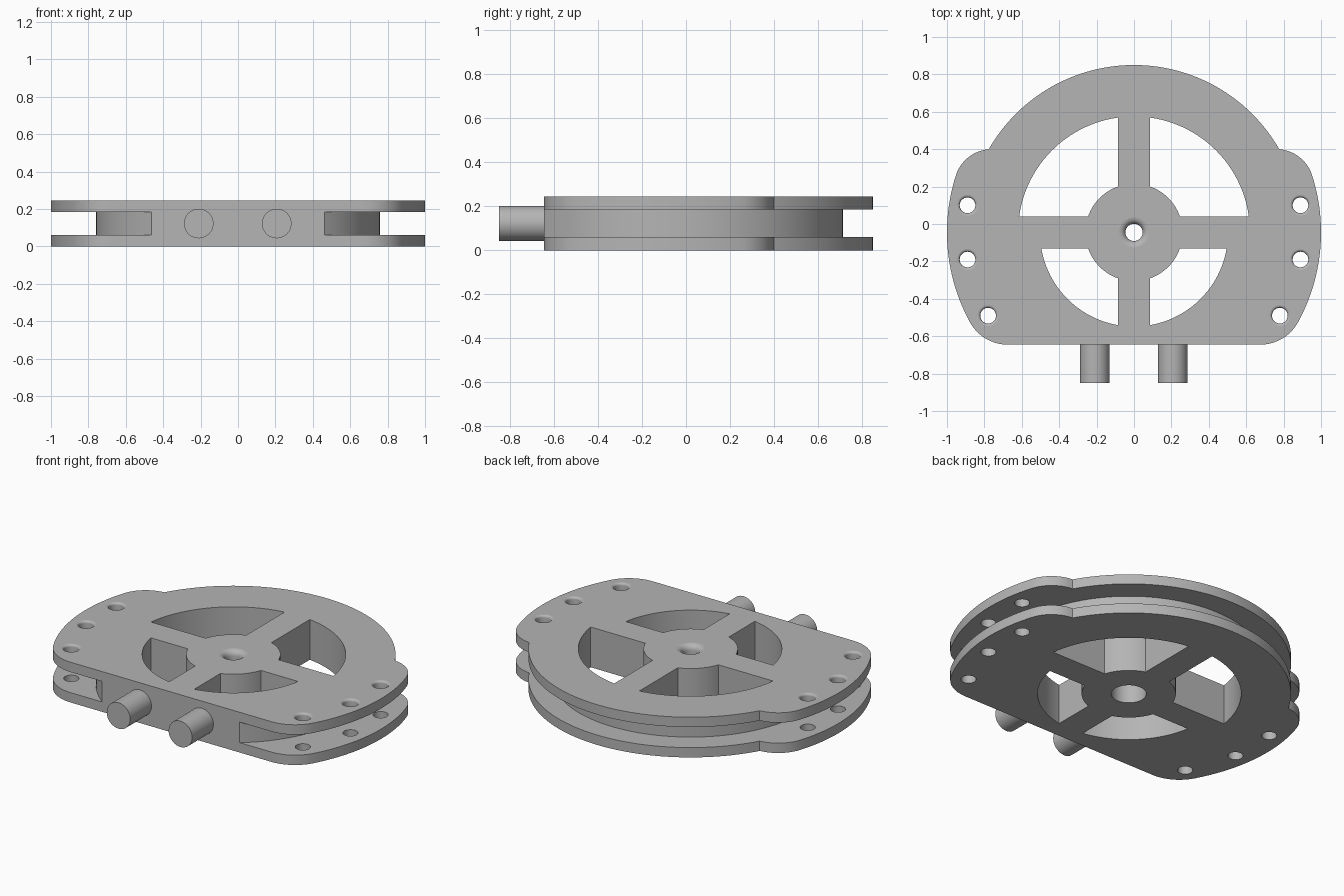
import bpy, bmesh
from math import sin, cos, pi, radians, sqrt, atan2, degrees
from mathutils import Vector

cube = bpy.data.objects.get("Cube")
if cube:
    bpy.data.objects.remove(cube, do_unlink=True)

CY = -0.045          # y of the hub axis
FRONT = -0.645       # flat front edge
TOP = 0.245          # overall thickness
PLATE = 0.06         # thickness of each plate

grey = bpy.data.materials.new("grey")
grey.use_nodes = True
colour = (0.46, 0.46, 0.46, 1)
grey.diffuse_color = colour
grey.node_tree.nodes["Principled BSDF"].inputs["Base Color"].default_value = colour


def finish(name, bm):
    bmesh.ops.recalc_face_normals(bm, faces=bm.faces)
    mesh = bpy.data.meshes.new(name)
    bm.to_mesh(mesh)
    bm.free()
    mesh.materials.append(grey)
    obj = bpy.data.objects.new(name, mesh)
    bpy.context.collection.objects.link(obj)
    return obj


def arc(cx, cy, r, a0, a1, n):
    steps = [radians(a0 + (a1 - a0) * i / n) for i in range(n + 1)]
    return [(cx + r * cos(a), cy + r * sin(a)) for a in steps]


def prism(name, outline, z0, z1):
    bm = bmesh.new()
    face = bm.faces.new([bm.verts.new((x, y, z0)) for x, y in outline])
    geom = bmesh.ops.extrude_face_region(bm, geom=[face])["geom"]
    moved = [v for v in geom if isinstance(v, bmesh.types.BMVert)]
    bmesh.ops.translate(bm, verts=moved, vec=(0, 0, z1 - z0))
    return finish(name, bm)


def lathe(name, profile, x, y, steps):
    bm = bmesh.new()
    verts = [bm.verts.new((x + r, y, z)) for r, z in profile]
    edges = [bm.edges.new(pair) for pair in zip(verts, verts[1:])]
    bmesh.ops.spin(bm, geom=verts + edges, cent=(x, y, 0), axis=(0, 0, 1),
                   angle=2 * pi, steps=steps, use_duplicate=False)
    bmesh.ops.remove_doubles(bm, verts=bm.verts, dist=0.0001)
    return finish(name, bm)


def rounded_rim(r, f):
    # Quarter-round lead-in at the top of a hole
    turns = [pi / 2 * i / 5 for i in range(6)]
    return [(r + f - f * cos(t), TOP - f + f * sin(t)) for t in turns]


def combine(target, tool, operation):
    mod = target.modifiers.new(operation, "BOOLEAN")
    mod.operation = operation
    mod.solver = "EXACT"
    mod.object = tool
    bpy.context.view_layer.objects.active = target
    bpy.ops.object.modifier_apply(modifier=mod.name)
    bpy.data.objects.remove(tool, do_unlink=True)


def plate_outline():
    # Right half: front corner, side arc, rear shoulder, then the large rear arc
    low, high = 0.23, 0.2
    low_y, high_y = FRONT + low, 0.40 - high
    low_x = sqrt((1 - low) ** 2 - (low_y - CY) ** 2)
    high_x = sqrt((1 - high) ** 2 - (high_y - CY) ** 2)
    a = degrees(atan2(low_y - CY, low_x))
    b = degrees(atan2(high_y - CY, high_x))
    half = arc(low_x, low_y, low, -90, a, 12)
    half += arc(0, CY, 1.0, a, b, 24)[1:]
    half += arc(high_x, high_y, high, b, 85, 12)[1:]
    half += arc(0, CY, 0.895, 29.8, 90, 36)
    return half + [(-x, y) for x, y in reversed(half[:-1])]


# Two plates joined by a narrower round core with a flat front
frame = prism("wheel_frame", plate_outline(), 0, PLATE)
upper = prism("upper_plate", plate_outline(), TOP - PLATE, TOP)
core_r = 0.758
cut = degrees(atan2(FRONT - CY, sqrt(core_r ** 2 - (FRONT - CY) ** 2)))
core = prism("core", arc(0, CY, core_r, cut, 180 - cut, 96), PLATE, TOP - PLATE)
combine(frame, core, "UNION")
combine(frame, upper, "UNION")

# Four windows between the spokes, larger at the rear
spoke, hub = 0.085, 0.26


def window(radius, sx, sy):
    def edge(r, n):
        a = degrees(atan2(spoke, sqrt(r * r - spoke * spoke)))
        return arc(0, 0, r, a, 90 - a, n)
    pts = edge(radius, 24) + edge(hub, 16)[::-1]
    return prism("window_cutter", [(sx * x, CY + sy * y) for x, y in pts], -0.1, TOP + 0.1)


for side in (1, -1):
    combine(frame, window(0.62, side, 1), "DIFFERENCE")
    combine(frame, window(0.503, side, -1), "DIFFERENCE")

# Bolt holes through both plates, eased at the top
for side in (1, -1):
    for x, y in ((0.89, 0.10), (0.89, -0.19), (0.78, -0.49)):
        rim = rounded_rim(0.042, 0.014)
        profile = [(0, -0.1), (0.042, -0.1)] + rim + [(rim[-1][0], 0.4), (0, 0.4)]
        combine(frame, lathe("bolt_cutter", profile, side * x, y, 28), "DIFFERENCE")

# Stepped centre bore, wide from below and eased at the top
rim = rounded_rim(0.046, 0.034)
profile = [(0, -0.1), (0.097, -0.1), (0.097, 0.17), (0.046, 0.17)]
profile += rim + [(rim[-1][0], 0.4), (0, 0.4)]
combine(frame, lathe("bore_cutter", profile, 0, CY, 40), "DIFFERENCE")


def smooth(obj):
    bpy.ops.object.select_all(action="DESELECT")
    obj.select_set(True)
    bpy.context.view_layer.objects.active = obj
    bpy.ops.object.shade_smooth_by_angle(angle=radians(35))
    for p in obj.data.polygons:
        if max(abs(c) for c in p.normal) > 0.9999 and p.area > 0.01:
            p.use_smooth = False


smooth(frame)

# Two round pegs on the flat front
for name, x in (("right_peg", -0.21), ("left_peg", 0.207)):
    bm = bmesh.new()
    bmesh.ops.create_cone(bm, cap_ends=True, segments=48, radius1=0.079,
                          radius2=0.079, depth=0.205)
    bmesh.ops.rotate(bm, verts=bm.verts, cent=(0, 0, 0),
                     matrix=Vector((0, 0, 1)).rotation_difference(Vector((0, 1, 0))).to_matrix())
    bmesh.ops.translate(bm, verts=bm.verts, vec=(x, -0.7475, TOP / 2))
    smooth(finish(name, bm))
